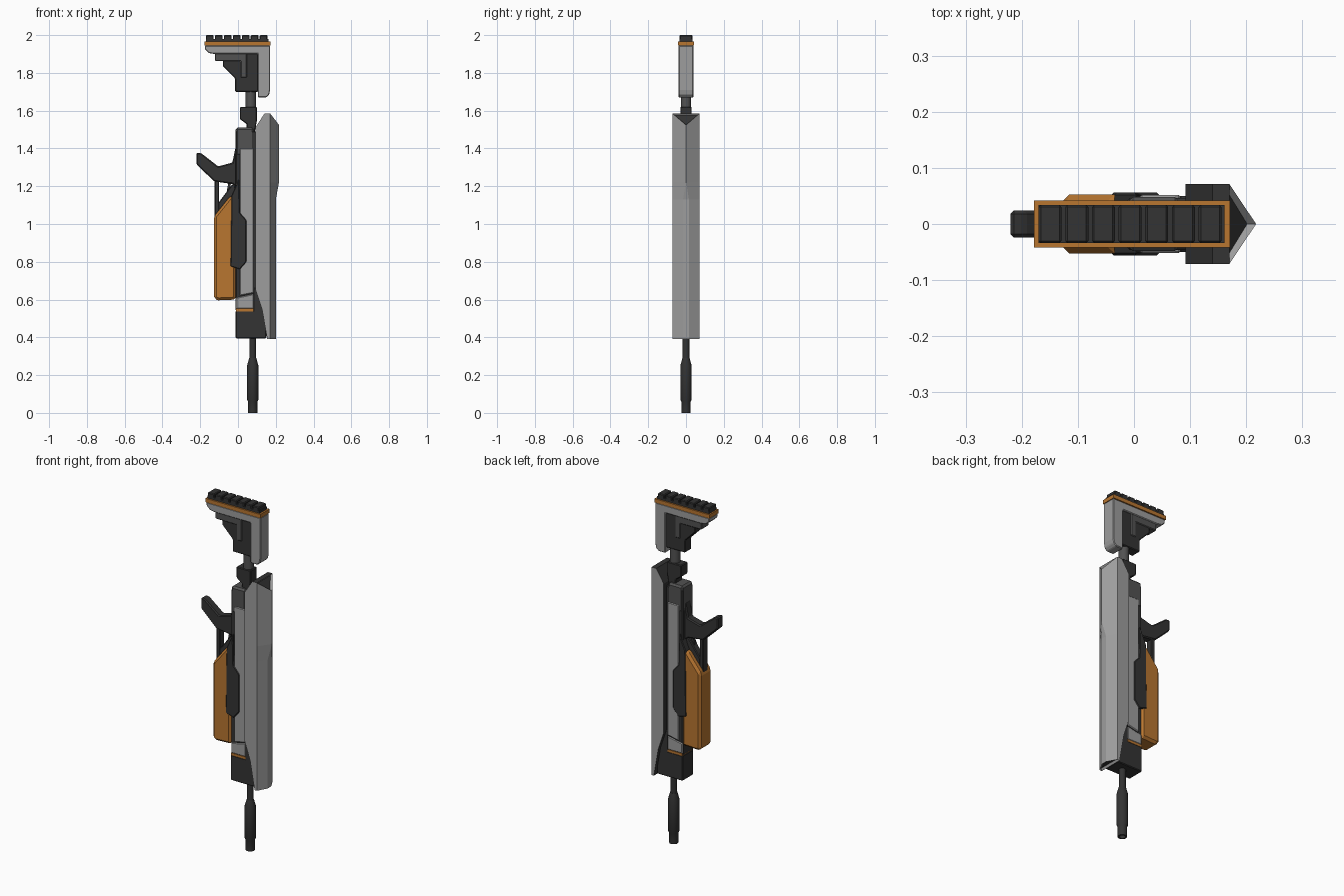
import bpy
import bmesh
import math
from mathutils import Vector

cube = bpy.data.objects.get("Cube")
if cube:
    bpy.data.objects.remove(cube, do_unlink=True)


def material(name, r, g, b):
    m = bpy.data.materials.new(name)
    m.diffuse_color = (r, g, b, 1)
    m.use_nodes = True
    m.node_tree.nodes["Principled BSDF"].inputs["Base Color"].default_value = (r, g, b, 1)
    return m


DARK = material("dark polymer", .033, .033, .033)
MID = material("mid grey", .085, .085, .085)
LIGHT = material("light grey", .34, .34, .34)
ORANGE = material("orange", .48, .18, .03)


def finish(name, bm, *mats, bevel=0):
    bmesh.ops.recalc_face_normals(bm, faces=bm.faces)
    mesh = bpy.data.meshes.new(name)
    bm.to_mesh(mesh)
    bm.free()
    for m in mats:
        mesh.materials.append(m)
    ob = bpy.data.objects.new(name, mesh)
    bpy.context.collection.objects.link(ob)
    if bevel:
        mod = ob.modifiers.new("edge chamfer", "BEVEL")
        mod.width = bevel
        mod.segments = 1
        mod.limit_method = "ANGLE"
    return ob


def slab(name, profile, half, mat, bevel=.004):
    """Side profile (x, z) extruded symmetrically across y."""
    bm = bmesh.new()
    face = bm.faces.new([bm.verts.new((x, -half, z)) for x, z in profile])
    new = bmesh.ops.extrude_face_region(bm, geom=[face])["geom"]
    bmesh.ops.translate(bm, vec=(0, 2 * half, 0),
                        verts=[v for v in new if isinstance(v, bmesh.types.BMVert)])
    return finish(name, bm, mat, bevel=bevel)


def box(name, x0, x1, z0, z1, half, mat, bevel=.004):
    return slab(name, [(x0, z0), (x1, z0), (x1, z1), (x0, z1)], half, mat, bevel)


def turned(name, x, profile, mat, sides=16):
    """Profile (radius, z) turned about a vertical axis at x."""
    bm = bmesh.new()
    rings = []
    for r, z in profile:
        rings.append([bm.verts.new((x + r * math.cos(a), r * math.sin(a), z))
                      for a in (math.tau * i / sides for i in range(sides))])
    for lo, hi in zip(rings, rings[1:]):
        for i in range(sides):
            j = (i + 1) % sides
            bm.faces.new((lo[i], lo[j], hi[j], hi[i]))
    bm.faces.new(rings[0])
    bm.faces.new(rings[-1])
    ob = finish(name, bm, mat)
    bpy.context.view_layer.objects.active = ob
    ob.select_set(True)
    bpy.ops.object.shade_smooth_by_angle(angle=math.radians(35))
    ob.select_set(False)
    return ob


# Barrel and muzzle
turned("barrel", .078, [(.018, .25), (.018, .42)], DARK)
turned("muzzle", .078, [(.016, .02), (.016, 0), (.024, 0), (.025, .06), (.03, .07),
                        (.03, .25), (.019, .29)], DARK)

# Fore block, with the part that runs up under the shell
slab("fore_block", [(-.013, .395), (.15, .395), (.15, .5), (.115, .66),
                    (.08, .66), (.08, .54), (-.013, .54)], .05, DARK)
box("fore_band", -.01, .083, .538, .552, .05, ORANGE, 0)
slab("fore_collar", [(-.01, .552), (.083, .552), (.083, .63), (-.01, .61)], .05, LIGHT)

# Receiver
box("receiver_core", -.012, .11, .54, 1.49, .046, DARK)
slab("receiver_side_panel", [(.01, .62), (.083, .635), (.083, 1.4), (.01, 1.4)], .052, LIGHT)
slab("receiver_rear", [(-.012, 1.36), (.083, 1.36), (.083, 1.51), (-.012, 1.51)],
     .048, MID, .01)
slab("receiver_lower_panel", [(-.04, .775), (.01, .76), (.045, .8), (.045, 1.02),
                              (.01, 1.06), (.005, 1.24), (-.035, 1.15)], .056, DARK)


# Top shell: rings of inner corners, outer corners and the ridge
def shell():
    bm = bmesh.new()
    half, outer = .071, .17
    # height, inner x, ridge x, ridge half width
    stations = [(.39, .155, .2, .016), (.55, .127, .2, .016), (.655, .092, .2, .016),
                (1.13, .092, .2, .016), (1.22, .092, .217, .001),
                (1.51, .092, .217, .001), (1.585, .14, .217, .001)]
    rings = []
    for z, inner, ridge, flat in stations:
        rz = min(z, 1.525)
        pts = [(inner, -half, z), (outer, -half, z), (ridge, -flat, rz),
               (ridge, flat, rz), (outer, half, z), (inner, half, z)]
        rings.append([bm.verts.new(p) for p in pts])
    for lo, hi in zip(rings, rings[1:]):
        for i in range(6):
            j = (i + 1) % 6
            f = bm.faces.new((lo[i], lo[j], hi[j], hi[i]))
            f.material_index = 1 if i == 5 else 0
    bottom = bm.faces.new(rings[0])
    top = rings[-1]
    flat_cap = bm.faces.new((top[0], top[1], top[4], top[5]))
    flat_cap.material_index = 1
    slope = bm.faces.new((top[1], top[2], top[3], top[4]))
    # Recessed dark ends inside a light rim
    bmesh.ops.recalc_face_normals(bm, faces=bm.faces)
    for f, rim in ((bottom, .01), (slope, .008)):
        bmesh.ops.inset_individual(bm, faces=[f], thickness=rim)
        f.material_index = 1
        offset = -.012 * Vector(f.normal)
        bmesh.ops.translate(bm, verts=f.verts, vec=offset)
    finish("top_shell", bm, LIGHT, DARK)


shell()

# Magazine with chamfered outer face
slab("magazine", [(-.128, .605), (-.105, .596), (-.01, .6), (-.01, 1.15),
                  (-.04, 1.15), (-.128, 1.04)], .053, ORANGE, .013)

# Grip and guard
slab("grip", [(-.22, 1.315), (-.125, 1.225), (-.03, 1.212), (.01, 1.18), (.01, 1.42),
              (-.012, 1.41), (-.03, 1.325), (-.105, 1.305), (-.195, 1.375),
              (-.22, 1.378)], .024, DARK, .006)
box("guard_strut", -.124, -.1, 1.02, 1.24, .02, DARK)
slab("guard_brace", [(-.105, 1.05), (-.03, 1.1), (-.01, 1.22), (-.035, 1.205),
                     (-.105, 1.11)], .02, DARK)
slab("trigger", [(-.05, 1.225), (-.035, 1.225), (-.045, 1.18), (-.06, 1.17)], .007, DARK, 0)

# Stock joint and tube
slab("stock_joint", [(.01, 1.555), (.045, 1.53), (.045, 1.47), (.085, 1.47),
                     (.1, 1.545), (.1, 1.62), (.01, 1.62)], .03, DARK)
turned("stock_tube", .068, [(.027, 1.6), (.027, 1.74)], MID)

# Stock
slab("stock_shell", [(-.175, 1.945), (.17, 1.945), (.17, 1.71), (.165, 1.685),
                     (.15, 1.67), (.105, 1.67), (.105, 1.9), (-.125, 1.9),
                     (-.155, 1.905), (-.175, 1.925)], .039, LIGHT)
slab("stock_core", [(-.08, 1.91), (-.08, 1.835), (-.015, 1.77), (-.015, 1.7),
                    (.107, 1.7), (.107, 1.91)], .03, DARK)
slab("stock_brace", [(-.122, 1.91), (-.122, 1.862), (.015, 1.862), (.015, 1.775),
                     (.047, 1.775), (.047, 1.91)], .034, MID)
box("butt_plate", -.178, .171, 1.945, 1.967, .042, ORANGE, 0)

# Ridged butt pad
box("butt_pad", -.17, .161, 1.96, 1.98, .034, DARK, 0)
PITCH = .0475
for i in range(7):
    x = -.17 + i * PITCH
    box(f"butt_pad_rib_{i + 1}", x, x + .041, 1.975, 2.0, .034, DARK)
